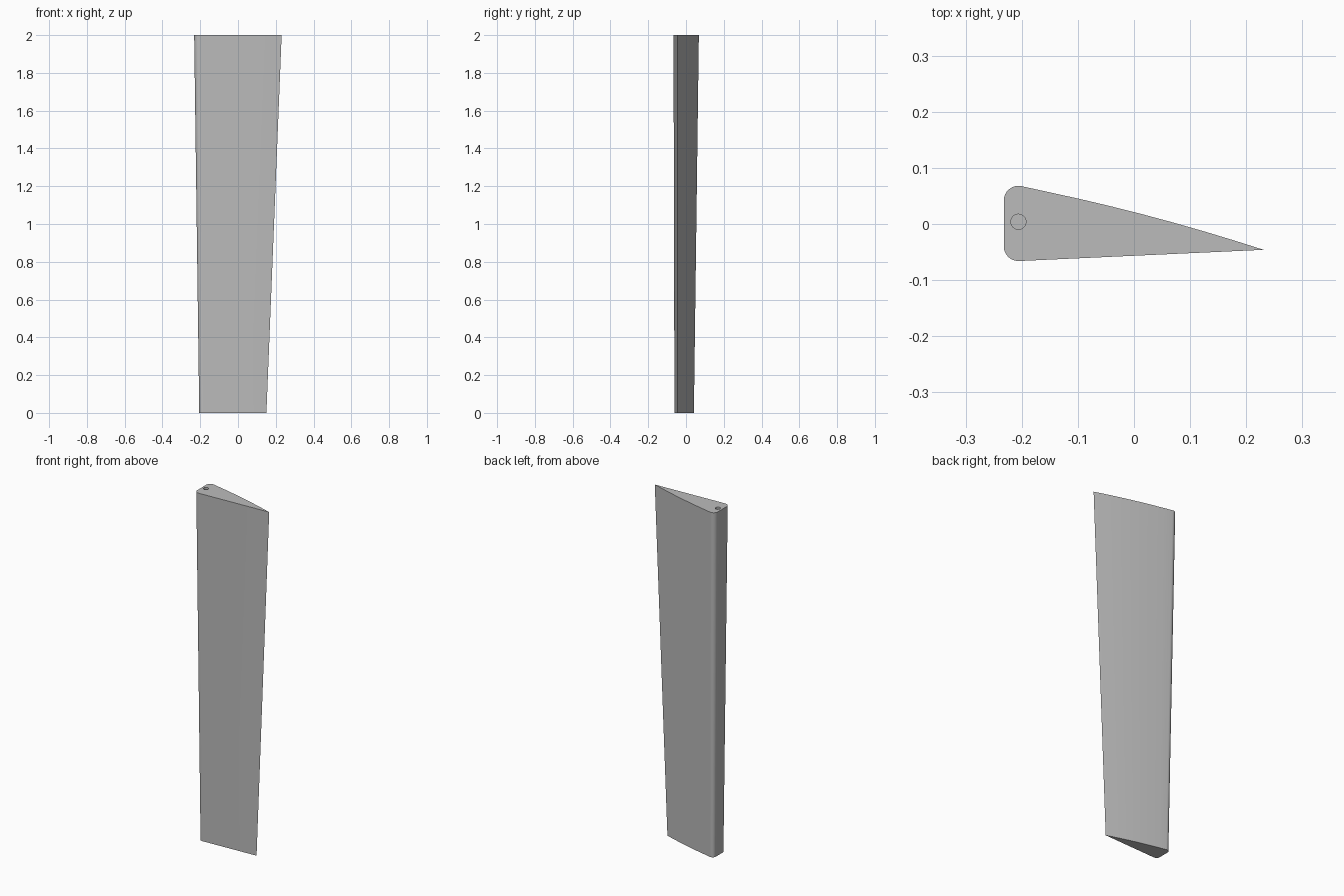
import bpy
import bmesh
from math import cos, sin, radians

cube = bpy.data.objects.get("Cube")
if cube:
    bpy.data.objects.remove(cube, do_unlink=True)

grey = bpy.data.materials.new("plain grey")
grey.use_nodes = True
colour = (0.5, 0.5, 0.5, 1)
grey.diffuse_color = colour
grey.node_tree.nodes["Principled BSDF"].inputs["Base Color"].default_value = colour

HEIGHT = 2.0
TAPER = 0.768            # size of the bottom section relative to the top
SHIFT = (-0.027, -0.0105)
RADIUS = 0.026           # rounding of the thick edge


def corner(cx, cy, start, end, steps=8):
    """Arc of profile points, angles in degrees."""
    angles = [radians(start + (end - start) * i / steps) for i in range(steps + 1)]
    return [(cx + RADIUS * cos(a), cy + RADIUS * sin(a)) for a in angles]


def back_curve(steps=8):
    """Gently bowed back side, from the thin edge towards the thick edge."""
    points = []
    for i in range(steps):
        t = i / steps
        points.append((0.231 - 0.433 * t, -0.046 + 0.113 * t + 0.028 * t * (1 - t)))
    return points


# Blade: wedge section lofted from the small bottom to the large top
profile = back_curve() + corner(-0.206, 0.042, 77, 180) + corner(-0.206, -0.040, 180, 273)
bm = bmesh.new()
top = [bm.verts.new((x, y, HEIGHT)) for x, y in profile]
bottom = [bm.verts.new((x * TAPER + SHIFT[0], y * TAPER + SHIFT[1], 0)) for x, y in profile]
bm.faces.new(top)
bm.faces.new(bottom[::-1])
for i in range(len(profile)):
    j = (i + 1) % len(profile)
    bm.faces.new((top[i], bottom[i], bottom[j], top[j]))
bmesh.ops.recalc_face_normals(bm, faces=bm.faces)
mesh = bpy.data.meshes.new("blade")
bm.to_mesh(mesh)
bm.free()
mesh.materials.append(grey)
blade = bpy.data.objects.new("blade", mesh)
bpy.context.collection.objects.link(blade)

# Blind pivot hole in the top end
bpy.ops.mesh.primitive_cylinder_add(vertices=32, radius=0.0135, depth=0.2,
                                    location=(-0.206, 0.004, HEIGHT))
cutter = bpy.context.object
cutter.name = "pivot_hole_cutter"
cutter.data.materials.append(grey)
cutter.hide_render = True

bpy.ops.object.select_all(action="DESELECT")
blade.select_set(True)
bpy.context.view_layer.objects.active = blade
hole = blade.modifiers.new("pivot hole", "BOOLEAN")
hole.operation = "DIFFERENCE"
hole.solver = "EXACT"
hole.object = cutter
bpy.ops.object.modifier_apply(modifier=hole.name)
bpy.data.objects.remove(cutter, do_unlink=True)

bpy.ops.object.shade_smooth_by_angle(angle=radians(30))
